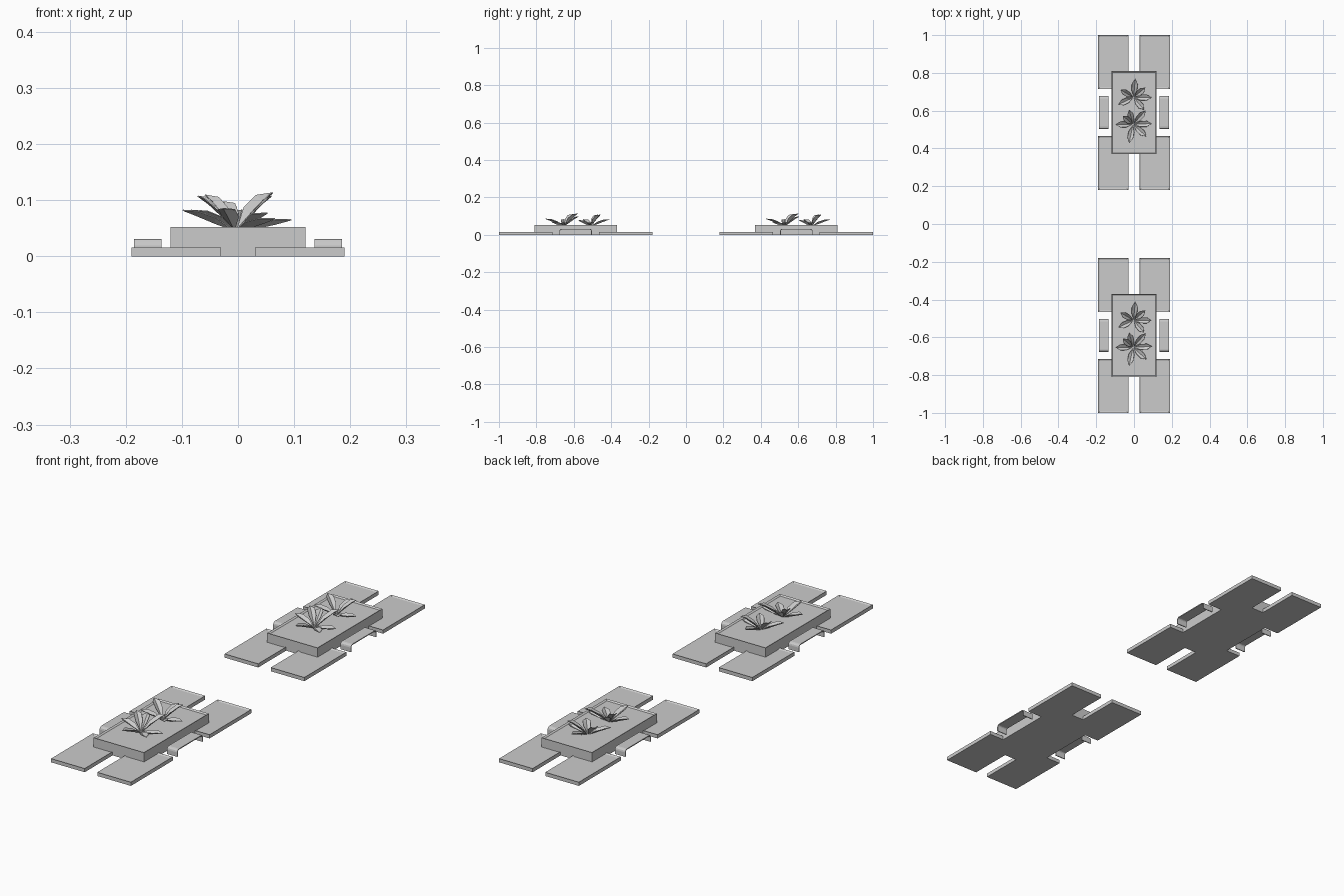
import bpy, bmesh
from math import radians, cos, sin
from mathutils import Vector

cube = bpy.data.objects.get("Cube")
if cube:
    bpy.data.objects.remove(cube, do_unlink=True)

grey = bpy.data.materials.new("stone grey")
grey.use_nodes = True
GREY = (0.6, 0.6, 0.6, 1)
grey.diffuse_color = GREY
grey.node_tree.nodes["Principled BSDF"].inputs["Base Color"].default_value = GREY


def finish(bm, name):
    mesh = bpy.data.meshes.new(name)
    bm.to_mesh(mesh)
    bm.free()
    mesh.materials.append(grey)
    ob = bpy.data.objects.new(name, mesh)
    bpy.context.collection.objects.link(ob)
    return ob


def tray(name, x0, x1, y0, y1, height, rim, depth):
    """Slab with a shallow recessed panel in its top."""
    bm = bmesh.new()
    bmesh.ops.create_cube(bm, size=1)
    for v in bm.verts:
        v.co = ((x0 + x1) / 2 + v.co.x * (x1 - x0),
                (y0 + y1) / 2 + v.co.y * (y1 - y0), (v.co.z + 0.5) * height)
    bm.normal_update()
    top = max(bm.faces, key=lambda f: f.normal.z)
    bmesh.ops.inset_region(bm, faces=[top], thickness=rim)
    for v in top.verts:
        v.co.z -= depth
    return finish(bm, name)


def bench(name, x0, x1, y0, y1, height, thick):
    """Bent strip: two legs, rounded corners and a flat seat."""
    def arch(inset):
        r, top = 0.012 - inset, height - inset
        a, b = y0 + inset, y1 - inset
        arc = [radians(t) for t in (0, 30, 60, 90)]
        left = [(a + r - r * cos(t), top - r + r * sin(t)) for t in arc]
        right = [(b - r + r * cos(t), top - r + r * sin(t)) for t in reversed(arc)]
        return [(a, 0)] + left + right + [(b, 0)]
    bm = bmesh.new()
    outer, inner = arch(0), arch(thick)
    rings = [[bm.verts.new((x, y, z)) for y, z in line]
             for x, line in ((x0, outer), (x1, outer), (x1, inner), (x0, inner))]
    for k in range(4):
        a, b = rings[k], rings[(k + 1) % 4]
        for i in range(len(a) - 1):
            bm.faces.new((a[i], a[i + 1], b[i + 1], b[i]))
    for i in (0, -1):
        bm.faces.new([r[i] for r in rings])
    bmesh.ops.recalc_face_normals(bm, faces=bm.faces)
    return finish(bm, name)


def plant(name, cx, cy, z, leaves):
    """Rosette of folded, pointed leaves: (heading, reach, rise)."""
    bm = bmesh.new()
    for heading, reach, rise in leaves:
        t = radians(heading)
        out, side = Vector((cos(t), sin(t), 0)), Vector((-sin(t), cos(t), 0))
        base = Vector((cx, cy, z))

        def put(f, h, w=0, fold=0):
            return bm.verts.new(base + out * reach * f + side * w
                                + Vector((0, 0, rise * h + fold)))
        root, tip = put(0.04, 0), put(1, 1)
        ridge = [put(0.38, 0.5, 0, -0.006), put(0.72, 0.85, 0, -0.005)]
        for s in (-1, 1):
            edge = [put(0.38, 0.55, s * 0.014, 0.003), put(0.72, 0.9, s * 0.015, 0.002)]
            for loop in ((root, edge[0], ridge[0]),
                         (ridge[0], edge[0], edge[1], ridge[1]),
                         (ridge[1], edge[1], tip)):
                bm.faces.new(loop if s < 0 else loop[::-1])
    ob = finish(bm, name)
    mod = ob.modifiers.new("leaf thickness", "SOLIDIFY")
    mod.thickness = 0.002
    return ob


rosette_a = [(85, 0.10, 0.035), (0, 0.095, 0.018), (40, 0.08, 0.06),
             (150, 0.08, 0.06), (205, 0.09, 0.035), (310, 0.085, 0.03)]
rosette_b = [(180, 0.093, 0.035), (3, 0.10, 0.018), (48, 0.10, 0.066),
             (105, 0.08, 0.05), (258, 0.10, 0.038), (318, 0.095, 0.02),
             (140, 0.07, 0.062)]

for place, cy in (("back", 0.59), ("front", -0.59)):
    tray(place + "_planter", -0.12, 0.12, cy - 0.22, cy + 0.22, 0.052, 0.01, 0.005)
    plant(place + "_plant_far", -0.002, cy + 0.08, 0.048, rosette_a)
    plant(place + "_plant_near", -0.005, cy - 0.063, 0.048, rosette_b)
    for side, s in (("left", 1), ("right", -1)):
        xs = sorted((s * 0.03, s * 0.19))
        for end, e in (("far", 1), ("near", -1)):
            ys = sorted((cy + e * 0.125, cy + e * 0.41))
            tray(f"{place}_{side}_{end}_slab", *xs, *ys, 0.016, 0.01, 0.004)
        bx = sorted((s * 0.136, s * 0.185))
        bench(f"{place}_{side}_bench", *bx, cy - 0.087, cy + 0.087, 0.031, 0.004)
